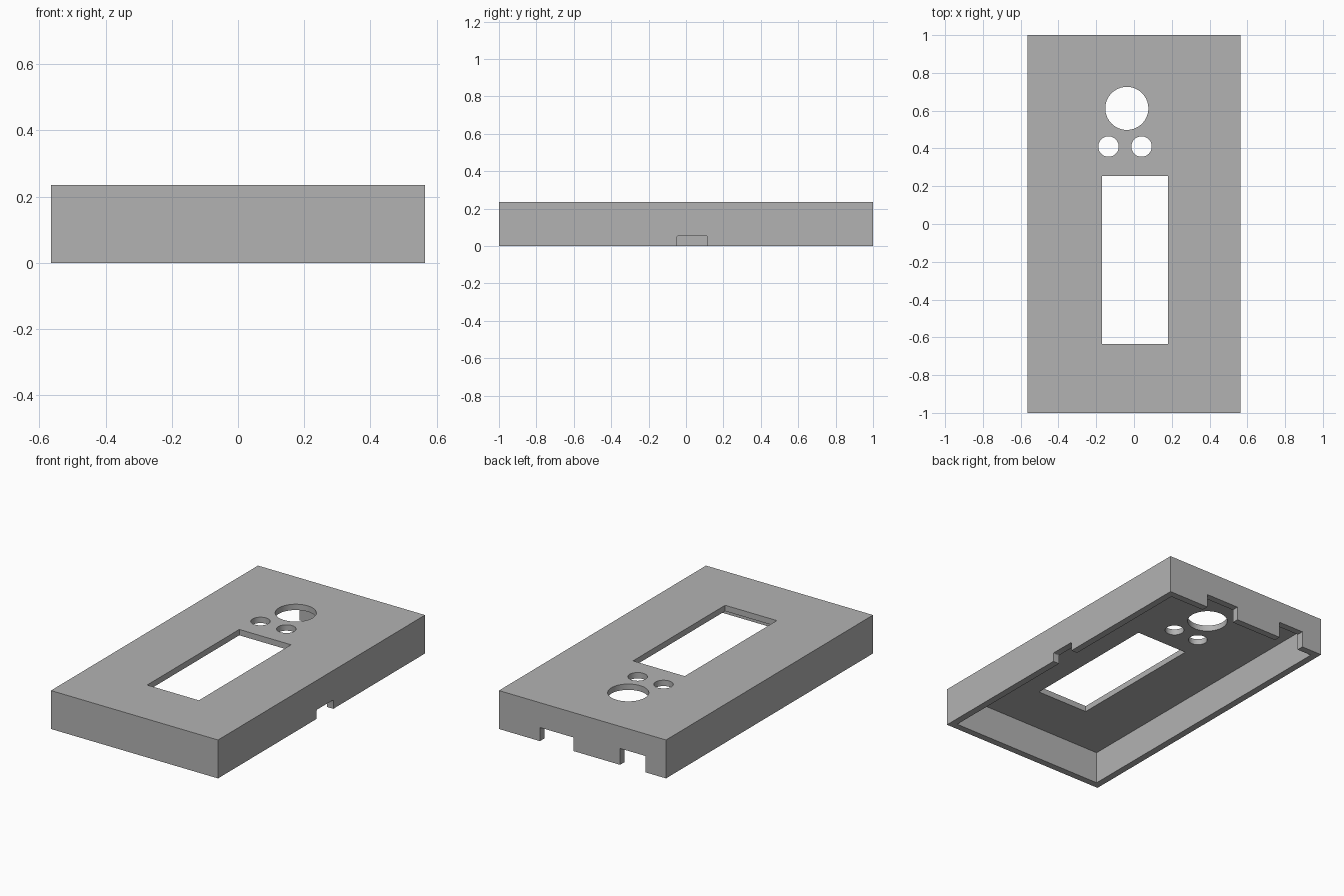
import bpy

if "Cube" in bpy.data.objects:
    bpy.data.objects.remove(bpy.data.objects["Cube"], do_unlink=True)

HALF_X, HALF_Y, HEIGHT = 0.565, 1.0, 0.235
WALL, ROOF = 0.042, 0.036
OVER = 0.05  # how far cutters reach past a surface

grey = bpy.data.materials.new("plain grey")
grey.use_nodes = True
colour = (0.45, 0.45, 0.45, 1)
grey.diffuse_color = colour
grey.node_tree.nodes["Principled BSDF"].inputs["Base Color"].default_value = colour


def box(name, x, y, z):
    """Box from (min, max) ranges on each axis."""
    bpy.ops.mesh.primitive_cube_add(size=1, location=[sum(r) / 2 for r in (x, y, z)])
    obj = bpy.context.object
    obj.name = name
    obj.scale = [r[1] - r[0] for r in (x, y, z)]
    bpy.ops.object.transform_apply(location=True, rotation=False, scale=True)
    return obj


def cut(target, cutter):
    """Subtract the cutter and remove it."""
    mod = target.modifiers.new("cut", "BOOLEAN")
    mod.operation, mod.solver, mod.object = "DIFFERENCE", "EXACT", cutter
    bpy.ops.object.select_all(action="DESELECT")
    bpy.context.view_layer.objects.active = target
    target.select_set(True)
    bpy.ops.object.modifier_apply(modifier=mod.name)
    bpy.data.objects.remove(cutter, do_unlink=True)


# Open-bottomed shell
shell = box("cover_shell", (-HALF_X, HALF_X), (-HALF_Y, HALF_Y), (0, HEIGHT))
ix, iy = HALF_X - WALL, HALF_Y - WALL
cut(shell, box("cavity", (-ix, ix), (-iy, iy), (-OVER, HEIGHT - ROOF)))

# Display window in the roof
through = (HEIGHT - ROOF - OVER, HEIGHT + OVER)
cut(shell, box("window", (-0.17, 0.18), (-0.635, 0.255), through))

# Round holes: one large, two small
for x, y, radius in ((-0.038, 0.612, 0.114), (-0.135, 0.41, 0.054), (0.04, 0.41, 0.054)):
    bpy.ops.mesh.primitive_cylinder_add(
        vertices=64, radius=radius, depth=through[1] - through[0],
        location=(x, y, sum(through) / 2))
    cut(shell, bpy.context.object)

# Two cable notches in the back wall
for span, top in (((0.062, 0.288), 0.083), ((-0.425, -0.254), 0.1)):
    cut(shell, box("back_notch", span, (iy - 0.02, HALF_Y + OVER), (-OVER, top)))

# Side notch with slightly rounded corners
notch = box("side_notch", (ix - 0.02, HALF_X + OVER), (-0.048, 0.114), (-OVER, 0.055))
bevel = notch.modifiers.new("round", "BEVEL")
bevel.width, bevel.segments = 0.008, 3
bpy.ops.object.modifier_apply(modifier=bevel.name)
cut(shell, notch)

# Finish
shell.data.materials.clear()
shell.data.materials.append(grey)
bpy.ops.object.shade_smooth_by_angle()
